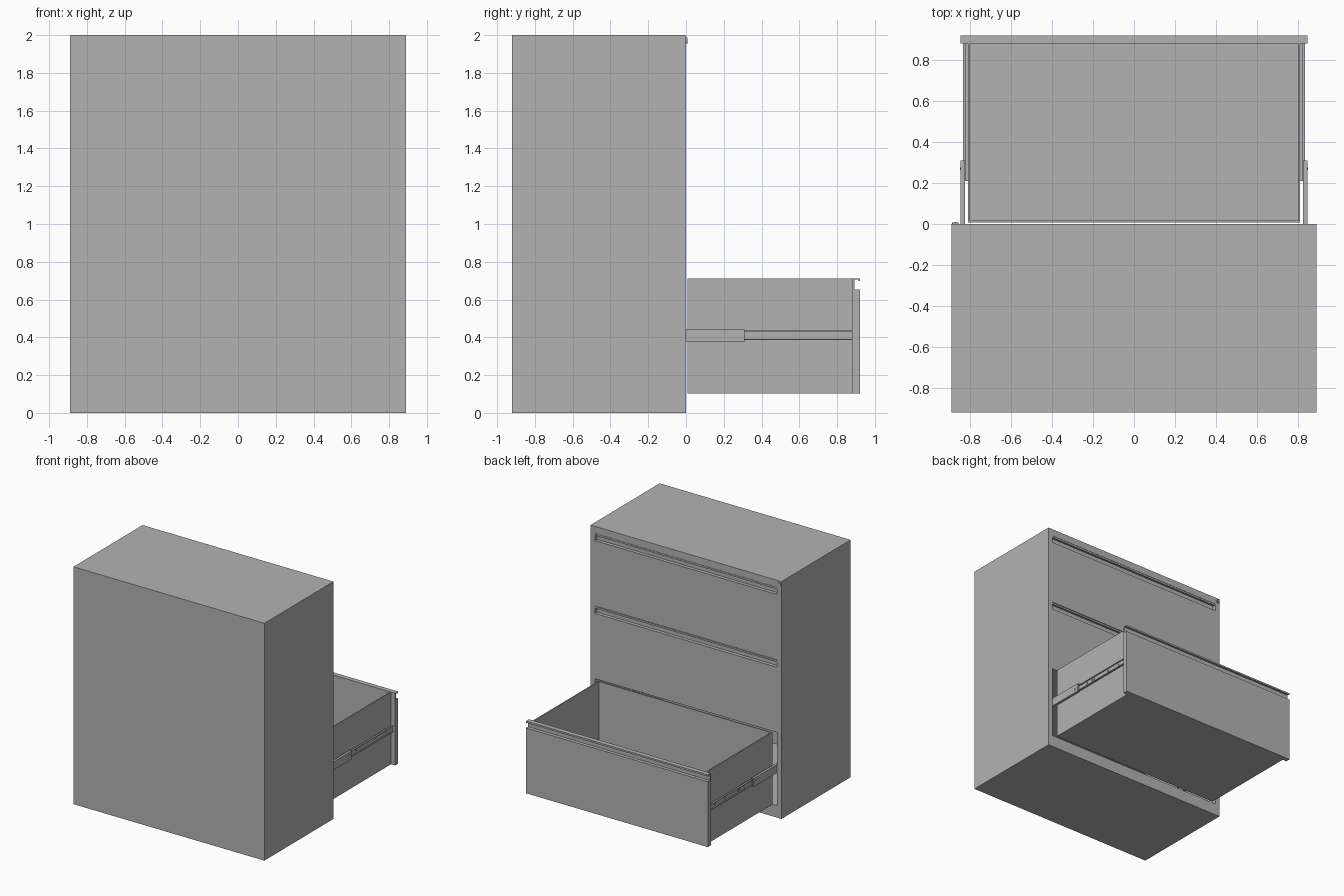
import bpy, bmesh, math
from mathutils import Matrix

cube = bpy.data.objects.get("Cube")
if cube:
    bpy.data.objects.remove(cube, do_unlink=True)

grey = bpy.data.materials.new("steel_grey")
grey.use_nodes = True
colour = (0.45, 0.45, 0.45, 1)
grey.diffuse_color = colour
grey.node_tree.nodes["Principled BSDF"].inputs["Base Color"].default_value = colour


def finish(name, bm):
    bmesh.ops.recalc_face_normals(bm, faces=bm.faces)
    mesh = bpy.data.meshes.new(name)
    bm.to_mesh(mesh)
    bm.free()
    mesh.materials.append(grey)
    obj = bpy.data.objects.new(name, mesh)
    bpy.context.collection.objects.link(obj)
    return obj


def box(name, x0, x1, y0, y1, z0, z1):
    bm = bmesh.new()
    size = Matrix.Diagonal((x1 - x0, y1 - y0, z1 - z0, 1))
    place = Matrix.Translation(((x0 + x1) / 2, (y0 + y1) / 2, (z0 + z1) / 2))
    bmesh.ops.create_cube(bm, size=1, matrix=place @ size)
    return finish(name, bm)


def prism(name, points, axis, start, end):
    """Extrude a closed outline along x (points are y, z) or y (points are x, z)."""
    bm = bmesh.new()
    if axis == "x":
        verts = [bm.verts.new((start, a, b)) for a, b in points]
        move = (end - start, 0, 0)
    else:
        verts = [bm.verts.new((a, start, b)) for a, b in points]
        move = (0, end - start, 0)
    face = bm.faces.new(verts)
    extruded = bmesh.ops.extrude_face_region(bm, geom=[face])["geom"]
    bmesh.ops.translate(bm, vec=move, verts=[v for v in extruded if isinstance(v, bmesh.types.BMVert)])
    return finish(name, bm)


def disc(name, x, y, z, radius, depth, axis):
    bm = bmesh.new()
    turn = Matrix.Rotation(math.pi / 2, 4, "Y" if axis == "x" else "X")
    bmesh.ops.create_cone(bm, cap_ends=True, segments=20, radius1=radius, radius2=radius,
                          depth=depth, matrix=Matrix.Translation((x, y, z)) @ turn)
    return finish(name, bm)


HALF, INNER, BACK = 0.89, 0.85, -0.92
RAIL_LOW, RAIL_HIGH = 0.10, 1.94
PITCH = (RAIL_HIGH - RAIL_LOW) / 3

# Cabinet shell
box("top_panel", -HALF, HALF, BACK, 0, RAIL_HIGH, 2)
box("base_panel", -HALF, HALF, BACK, 0, 0, RAIL_LOW)
box("back_panel", -INNER, INNER, BACK, BACK + 0.01, RAIL_LOW, RAIL_HIGH)
for side, s in (("left", 1), ("right", -1)):
    x0, x1 = sorted((s * INNER, s * HALF))
    box(side + "_side_panel", x0, x1, BACK, 0, RAIL_LOW, RAIL_HIGH)

# Lock on the top rail
disc("lock_barrel", -0.872, 0.003, 1.972, 0.016, 0.01, "y")
box("lock_slot", -0.874, -0.87, 0.007, 0.009, 1.964, 1.98)


def drawer(name, z, front_y):
    """Open tray behind a front panel with a hooked finger pull."""
    h = PITCH - 0.005
    y = front_y - 0.04
    profile = [(0, 0), (0.04, 0), (0.04, h - 0.058), (0.012, h - 0.058), (0.012, h - 0.006),
               (0.034, h - 0.006), (0.034, h - 0.014), (0.04, h - 0.014), (0.04, h), (0, h)]
    prism(name + "_front", [(y + a, z + b) for a, b in profile], "x", -INNER + 0.002, INNER - 0.002)
    w, t, rear = 0.81, 0.01, y - 0.873
    box(name + "_floor", -w, w, rear, y, z, z + t)
    box(name + "_rear", -w + t, w - t, rear, rear + t, z + t, z + h)
    for side, s in (("left", 1), ("right", -1)):
        x0, x1 = sorted((s * (w - t), s * w))
        box(name + "_" + side + "_wall", x0, x1, rear, y, z + t, z + h)


def channel(name, s, web, lip, mid, half, t, y0, y1):
    """C-shaped rail with its web at one x and its flanges reaching to another."""
    d = t if lip > web else -t
    pts = [(web, -half), (lip, -half), (lip, t - half), (web + d, t - half),
           (web + d, half - t), (lip, half - t), (lip, half), (web, half)]
    prism(name, [(s * x, mid + z) for x, z in pts], "y", y0, y1)


levels = [RAIL_LOW + 0.003 + i * PITCH for i in range(3)]
for name, z, y in zip(("lower_drawer", "middle_drawer", "upper_drawer"), levels, (0.92, 0, 0)):
    drawer(name, z, y)

# Telescopic slides on the open drawer
MID = 0.41
for side, s in (("left", 1), ("right", -1)):
    channel(side + "_slide_outer", s, 0.846, 0.826, MID, 0.035, 0.004, BACK + 0.02, 0.31)
    channel(side + "_slide_middle", s, 0.836, 0.824, MID, 0.028, 0.004, -0.5, 0.31)
    channel(side + "_slide_inner", s, 0.82, 0.835, MID, 0.025, 0.006, 0.21, 0.88)
    x0, x1 = sorted((s * 0.81, s * 0.82))
    box(side + "_slide_mount", x0, x1, 0.21, 0.88, MID - 0.015, MID + 0.015)
    for y in (0.40, 0.66, 0.79):
        disc(side + "_slide_screw", s * 0.827, y, MID, 0.008, 0.004, "x")
    for y in (0.465, 0.49):
        x0, x1 = sorted((s * 0.825, s * 0.829))
        box(side + "_slide_tab", x0, x1, y - 0.002, y + 0.002, MID - 0.012, MID + 0.012)
    x0, x1 = sorted((s * 0.845, s * 0.848))
    box(side + "_slide_stop", x0, x1, 0.25, 0.29, MID - 0.011, MID + 0.011)
    disc(side + "_stop_rivet", s * 0.848, 0.27, MID, 0.006, 0.003, "x")
